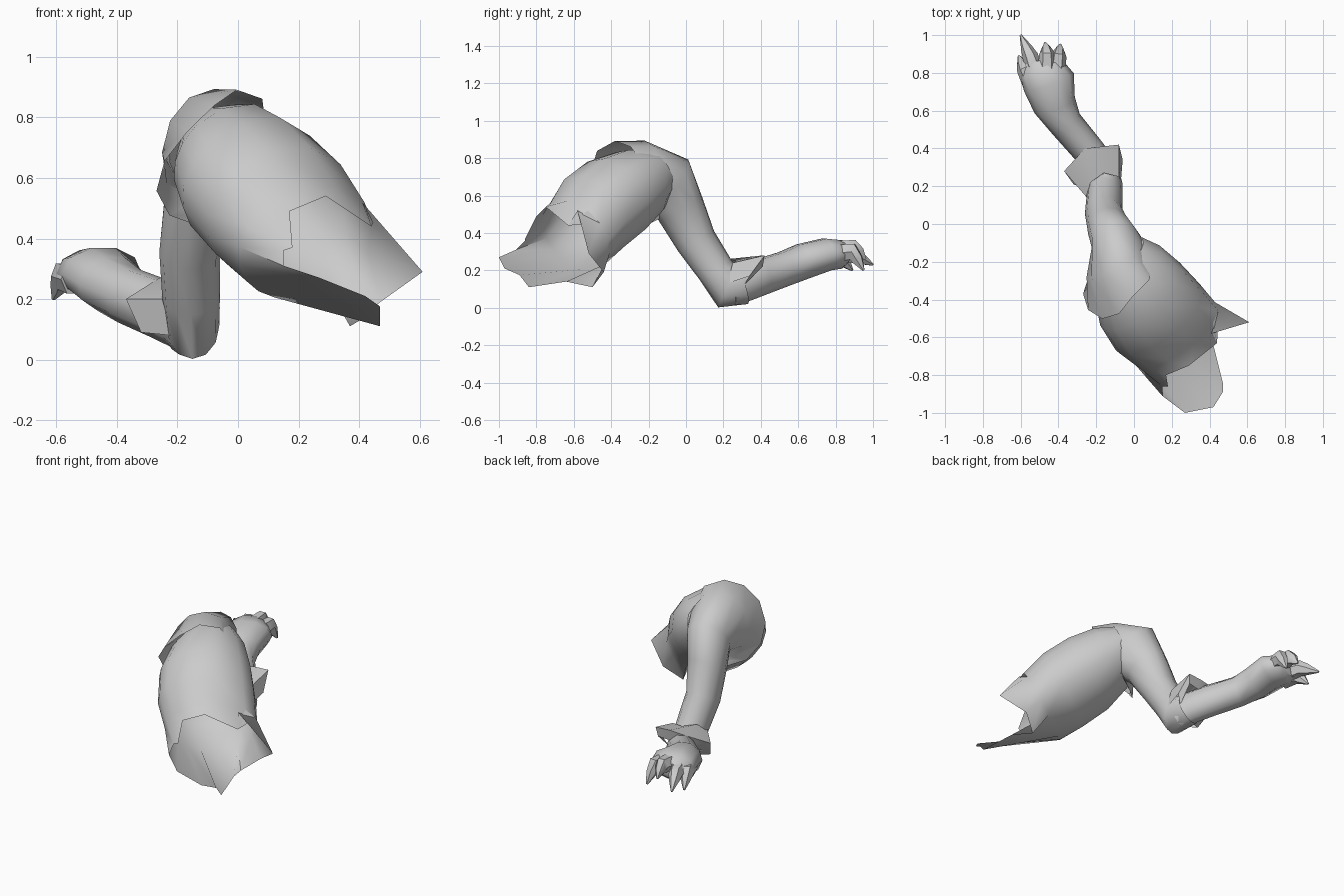
import bpy, bmesh
from math import sin, cos, radians
from mathutils import Vector as V

if "Cube" in bpy.data.objects:
    bpy.data.objects.remove(bpy.data.objects["Cube"])


def loft(name, rings, closed=True, caps=(False, False)):
    """Skin a list of equal-length point rows into one smooth-shaded object."""
    bm = bmesh.new()
    rows = [[bm.verts.new(p) for p in r] for r in rings]
    n = len(rows[0])
    for r, s in zip(rows, rows[1:]):
        for i in range(n if closed else n - 1):
            j = (i + 1) % n
            bm.faces.new((r[i], r[j], s[j], s[i]))
    for flag, row in zip(caps, (rows[0], rows[-1])):
        if flag:
            bm.faces.new(row)
    bmesh.ops.recalc_face_normals(bm, faces=bm.faces)
    me = bpy.data.meshes.new(name)
    bm.to_mesh(me)
    bm.free()
    ob = bpy.data.objects.new(name, me)
    bpy.context.collection.objects.link(ob)
    bpy.ops.object.select_all(action='DESELECT')
    ob.select_set(True)
    bpy.context.view_layer.objects.active = ob
    bpy.ops.object.shade_smooth_by_angle(angle=radians(50))
    return ob


def frame(d):
    d = V(d).normalized()
    a = d.cross(V((0, 0, 1))).normalized()
    return d, a, a.cross(d)


def ring(c, d, ra, rb, angles):
    _, a, b = frame(d)
    return [V(c) + a * ra * cos(radians(t)) + b * rb * sin(radians(t)) for t in angles]


def even(n):
    return [360 * i / n for i in range(n)]


def tube(name, path, n=10, caps=(True, True)):
    """Tube through (centre, width radius, height radius) stations."""
    c = [V(p[0]) for p in path]
    rings = []
    for i, (p, ra, rb) in enumerate(path):
        d = c[min(i + 1, len(c) - 1)] - c[max(i - 1, 0)]
        rings.append(ring(p, d, ra, rb, even(n)))
    return loft(name, rings, caps=caps)


# Thigh: open shell with a torn rim at the hip
D, A, B = frame((-.5, .65, .42))
rim = [(.61, -.52, .29), (.41, -.58, .52), (.44, -.63, .44), (.29, -.75, .54),
       (.17, -.80, .49), (.18, -.86, .37), (.15, -.86, .36), (.15, -.91, .31),
       (.27, -1.0, .27), (.42, -.97, .21), (.47, -.89, .175), (.47, -.84, .11),
       (.42, -.64, .14), (.37, -.50, .11), (.47, -.44, .19)]
angles = [-8, 20, 45, 80, 115, 145, 165, 185, 205, 225, 240, 257, 280, 305, 330]
rings = [rim]
for t, a, b, ra, rb in [(-.36, -.18, .62, .27, .21), (-.2, -.2, .66, .285, .235),
                        (-.02, -.20, .675, .27, .235), (.14, -.18, .68, .22, .20),
                        (.25, -.16, .68, .15, .14)]:
    rings.append(ring(A * a + B * b + D * t, D, ra, rb, angles))
loft("thigh", rings, caps=(False, True))

# Shin: flared knee collar (reaching further forward on its outer side), calf, heel
e = even(12)
shin = [(A * -.235 + B * .68 + D * .14, D, .235, .25),
        ((-.09, -.20, .685), (-.4, .8, .1), .18, .21),
        ((-.10, -.085, .65), (-.25, .8, -.6), .13, .175),
        ((-.13, -.03, .53), (-.1, .45, -.85), .115, .135),
        ((-.16, .055, .355), (0, .5, -.85), .10, .11),
        ((-.155, .16, .20), (0, .5, -.8), .095, .10),
        ((-.15, .22, .11), (0, .9, -.4), .088, .118),
        ((-.17, .30, .12), (-.2, .9, .3), .085, .105)]
rows = [ring(*s, e) for s in shin]
for i, push in {4: .05, 5: .06, 6: .03}.items():
    rows[0][i] -= D * push
for i in (0, 1, 11):
    rows[0][i] -= A * .04
loft("shin", rows)

# Ankle cuff flap
loft("ankle_cuff", [
    [(-.22, .17, .08), (-.25, .14, .2), (-.23, .22, .26), (-.16, .27, .25), (-.08, .25, .24), (-.07, .22, .13)],
    [(-.32, .21, .09), (-.37, .28, .2), (-.26, .40, .27), (-.17, .41, .28), (-.08, .42, .28), (-.06, .34, .17)],
    [(-.22, .26, .08), (-.32, .30, .15), (-.26, .38, .20), (-.17, .40, .21), (-.09, .41, .22), (-.10, .31, .12)],
], closed=False)

# Foot
tube("foot", [((-.15, .23, .105), .08, .10), ((-.18, .31, .13), .085, .10),
              ((-.25, .40, .165), .085, .10), ((-.36, .53, .21), .09, .095),
              ((-.42, .63, .25), .115, .098), ((-.45, .75, .285), .14, .09),
              ((-.49, .82, .285), .12, .08), ((-.50, .86, .28), .09, .05)])

# Toes with claws: base, knuckle, claw root, tip
toes = [((-.54, .74, .265), (-.58, .82, .275), (-.61, .89, .20)),
        ((-.52, .80, .28), (-.55, .89, .285), (-.60, 1.0, .23)),
        ((-.46, .81, .31), (-.46, .90, .32), (-.47, .96, .26)),
        ((-.41, .80, .29), (-.40, .89, .30), (-.39, .95, .20))]
for i, (p, q, r) in enumerate(toes):
    p, q, r = V(p), V(q), V(r)
    tube(f"toe_{i + 1}", [(p, .05, .055), (q, .042, .05),
                          (q.lerp(r, .4), .03, .035), (r, .006, .006)], n=6)
